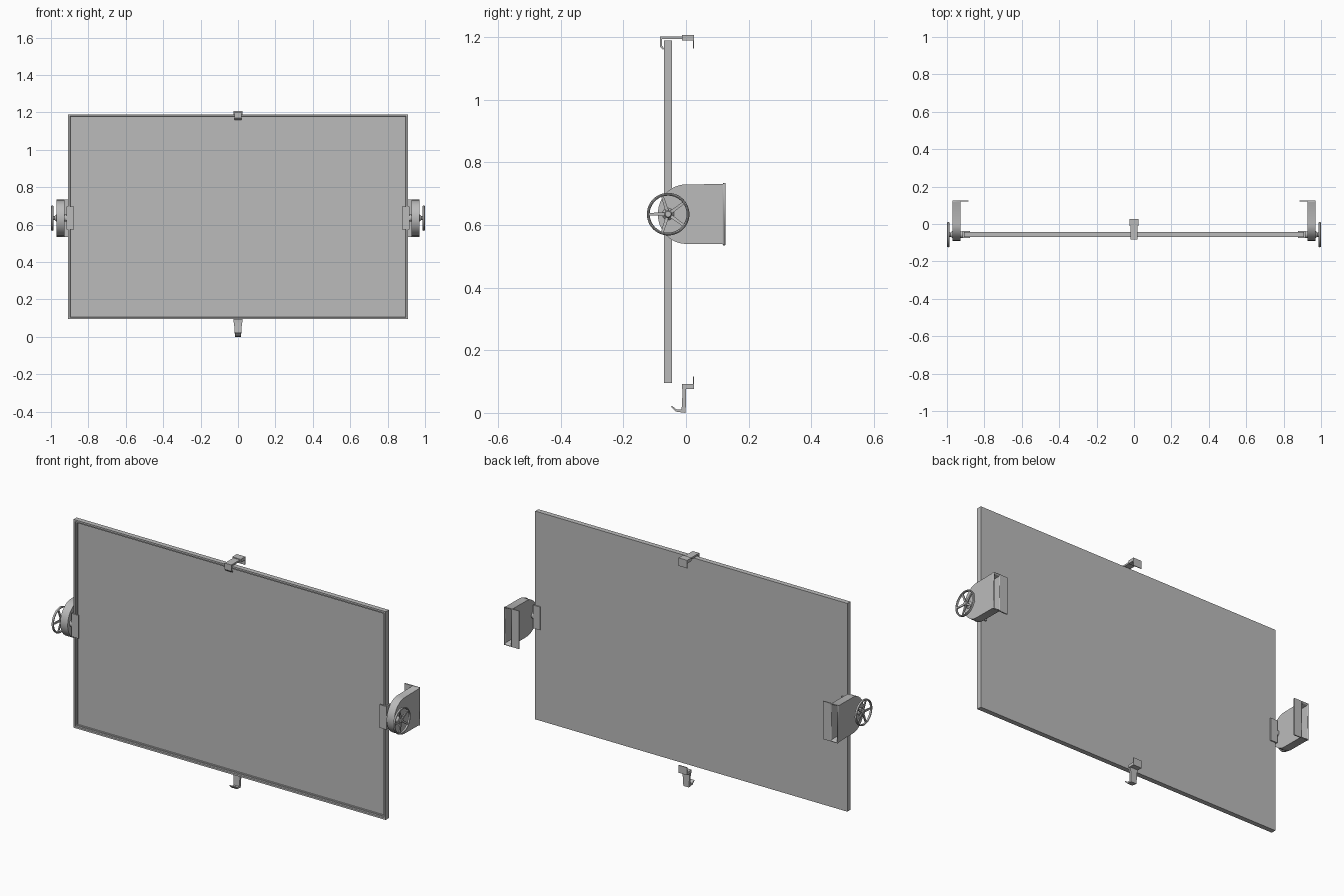
import bpy, bmesh, math
from mathutils import Vector

cube = bpy.data.objects.get("Cube")
if cube:
    bpy.data.objects.remove(cube)

grey = bpy.data.materials.new("plain grey")
grey.use_nodes = True
GREY = (0.5, 0.5, 0.5, 1)
grey.diffuse_color = GREY
grey.node_tree.nodes["Principled BSDF"].inputs["Base Color"].default_value = GREY


def finish(name, bm, smooth=False):
    bmesh.ops.recalc_face_normals(bm, faces=bm.faces)
    mesh = bpy.data.meshes.new(name)
    bm.to_mesh(mesh)
    bm.free()
    mesh.materials.append(grey)
    ob = bpy.data.objects.new(name, mesh)
    bpy.context.collection.objects.link(ob)
    if smooth:
        bpy.ops.object.select_all(action='DESELECT')
        ob.select_set(True)
        bpy.context.view_layer.objects.active = ob
        bpy.ops.object.shade_smooth_by_angle(angle=math.radians(35))
    return ob


def add_box(bm, x, y, z):
    verts = bmesh.ops.create_cube(bm, size=1)["verts"]
    for v in verts:
        v.co = [lo + (c + 0.5) * (hi - lo) for c, (lo, hi) in zip(v.co, (x, y, z))]
    return verts


def add_prism(bm, points, x0, x1):
    """Extrude a (y, z) outline along x."""
    face = bm.faces.new([bm.verts.new((x0, y, z)) for y, z in points])
    out = bmesh.ops.extrude_face_region(bm, geom=[face])["geom"]
    bmesh.ops.translate(bm, vec=(x1 - x0, 0, 0),
                        verts=[v for v in out if isinstance(v, bmesh.types.BMVert)])


def add_lathe(bm, profile, centre, steps=40, closed=False):
    """Spin (radius, x) points about an axis along x."""
    rings = []
    for i in range(steps):
        a = 2 * math.pi * i / steps
        rings.append([bm.verts.new((x, centre[0] + r * math.cos(a), centre[1] + r * math.sin(a)))
                      for r, x in profile])
    n = len(profile)
    for i in range(steps):
        a, b = rings[i], rings[(i + 1) % steps]
        for j in range(n if closed else n - 1):
            k = (j + 1) % n
            bm.faces.new((a[j], a[k], b[k], b[j]))
    if not closed:
        for j in (0, -1):
            bm.faces.new([ring[j] for ring in rings])


# Panel with a raised frame round a recessed front
bm = bmesh.new()
add_box(bm, (-0.908, 0.908), (-0.07, -0.044), (0.095, 1.19))
front = min(bm.faces, key=lambda f: f.calc_center_median().y)
bmesh.ops.inset_region(bm, faces=[front], thickness=0.013)
bmesh.ops.inset_region(bm, faces=[front], thickness=0.003, depth=-0.006)
bmesh.ops.inset_region(bm, faces=[front], thickness=0.008)
bmesh.ops.inset_region(bm, faces=[front], thickness=0.001, depth=-0.006)
finish("framed_panel", bm)

MID = 0.635          # height of the pivot
HUB = (-0.057, MID)  # wheel centre in y, z

# Outline of the bracket: rounded nose, flared back
outline = [(0.125, MID + 0.1), (0.116, MID + 0.096)]
for i in range(25):
    a = math.pi / 2 + math.pi * i / 24
    outline.append((0.09 * math.cos(a), MID + 0.095 * math.sin(a)))
outline += [(0.116, MID - 0.096), (0.125, MID - 0.1)]


def mirrored(points, s):
    return [(r, s * x) for r, x in points]


for side, s in (("left", 1), ("right", -1)):
    # Hollow bracket housing, open at the back
    bm = bmesh.new()
    add_prism(bm, outline, s * 0.928, s * 0.971)
    back = max(bm.faces, key=lambda f: f.calc_center_median().y)
    bmesh.ops.delete(bm, geom=[back], context='FACES_ONLY')
    shell = finish(side + "_bracket", bm, True)
    mod = shell.modifiers.new("wall", 'SOLIDIFY')
    mod.thickness = 0.005
    mod.offset = -1

    # Wall flange turned inward
    bm = bmesh.new()
    add_box(bm, sorted((s * 0.885, s * 0.931)), (0.119, 0.125), (MID - 0.1, MID + 0.1))
    finish(side + "_flange", bm)

    # Clamp wrapping the panel edge
    bm = bmesh.new()
    zs = (MID - 0.061, MID + 0.061)
    for x, y in (((0.876, 0.916), (-0.076, -0.07)),
                 ((0.876, 0.916), (-0.044, -0.038)),
                 ((0.908, 0.916), (-0.07, -0.044))):
        add_box(bm, sorted((s * x[0], s * x[1])), y, zs)
    finish(side + "_clamp", bm)

    # Pivot between clamp and bracket
    bm = bmesh.new()
    add_lathe(bm, mirrored([(0.018, 0.915), (0.018, 0.93)], s), HUB, 24)
    finish(side + "_pivot", bm, True)

    # Hand wheel: rim, tapered hub, five spokes
    bm = bmesh.new()
    rim = [(0.0635 + 0.0045 * math.cos(t * math.pi / 4),
            0.993 + 0.0065 * math.sin(t * math.pi / 4)) for t in range(8)]
    add_lathe(bm, mirrored(rim, s), HUB, 48, True)
    add_lathe(bm, mirrored([(0.02, 0.97), (0.011, 0.98), (0.012, 0.992), (0.009, 0.996)], s), HUB, 24)
    for i in range(5):
        a = 2 * math.pi * i / 5 + math.pi
        along = Vector((0, math.cos(a), math.sin(a)))
        across = Vector((0, -along.z, along.y))
        for v in add_box(bm, (-0.003, 0.003), (0.006, 0.062), (-1, 1)):
            r = v.co.y
            width = 0.0055 if r < 0.03 else 0.004
            x = s * (0.988 if r < 0.03 else 0.993) + v.co.x
            v.co = Vector((x, *HUB)) + along * r + across * (v.co.z * width)
    finish(side + "_hand_wheel", bm, True)

# Top catch: hooked arm, sleeve and wall tab
bm = bmesh.new()
add_prism(bm, [(0.0, 1.203), (-0.083, 1.203), (-0.083, 1.17), (-0.073, 1.16),
               (-0.07, 1.163), (-0.076, 1.173), (-0.076, 1.194), (0.0, 1.194)], -0.019, 0.019)
finish("top_catch_arm", bm)
bm = bmesh.new()
add_box(bm, (-0.025, 0.025), (-0.012, 0.026), (1.19, 1.207))
add_box(bm, (-0.025, 0.025), (0.022, 0.026), (1.165, 1.191))
finish("top_catch_sleeve", bm)

# Bottom catch: dropped arm with an upturned hook, sleeve and wall tab
bm = bmesh.new()
add_prism(bm, [(0.0, 0.085), (-0.001, 0.0), (-0.032, 0.004), (-0.048, 0.02),
               (-0.045, 0.023), (-0.03, 0.011), (-0.014, 0.011), (-0.01, 0.085)], -0.018, 0.018)
for v in bm.verts:
    v.co.x *= 0.9 if v.co.z < 0.05 else 1.2
finish("bottom_catch_arm", bm)
bm = bmesh.new()
add_box(bm, (-0.025, 0.025), (-0.012, 0.026), (0.077, 0.092))
add_box(bm, (-0.025, 0.025), (0.022, 0.026), (0.09, 0.117))
finish("bottom_catch_sleeve", bm)
